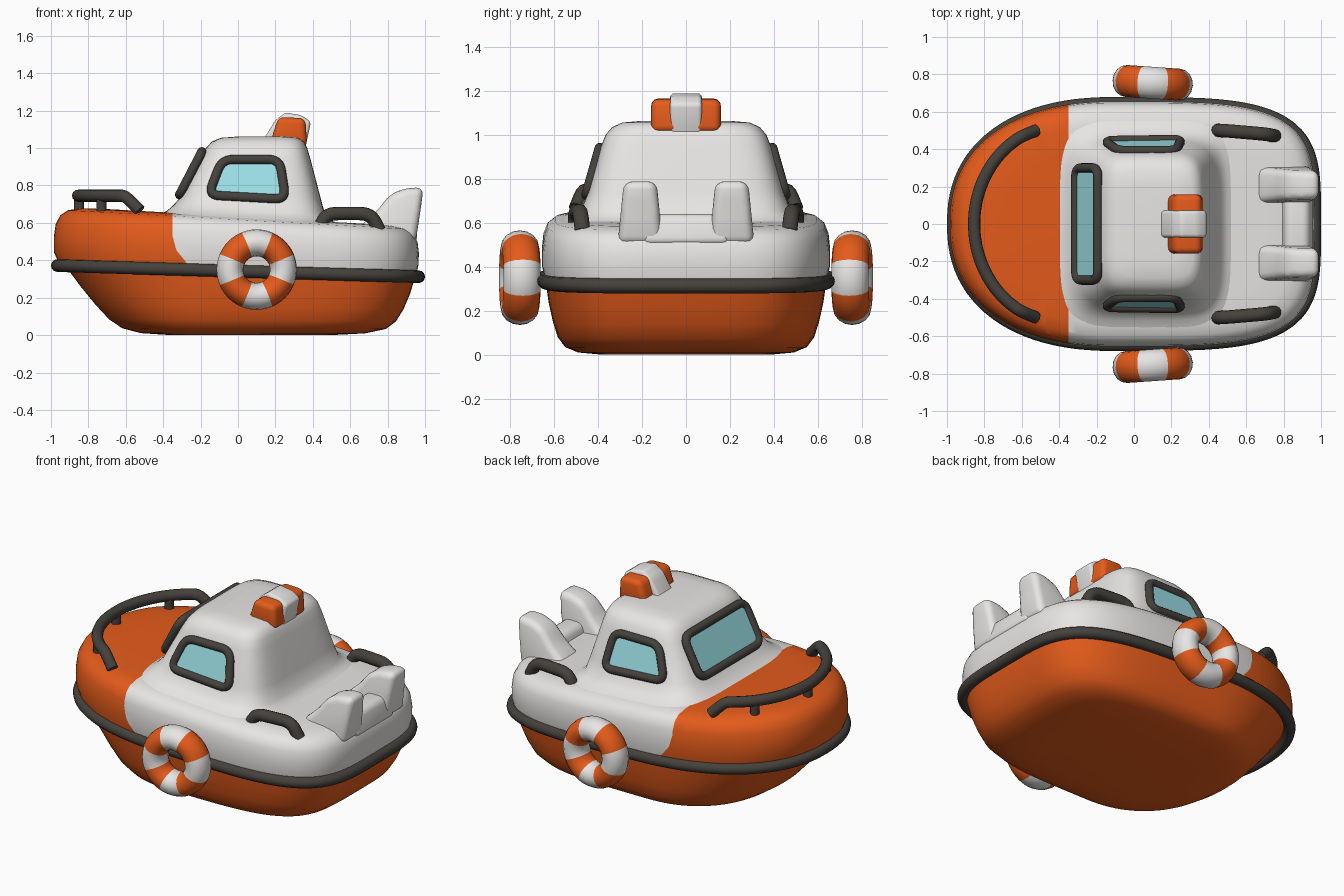
import bpy, bmesh, math
from mathutils import Vector

if "Cube" in bpy.data.objects:
    bpy.data.objects.remove(bpy.data.objects["Cube"])


def material(name, rgb):
    m = bpy.data.materials.new(name)
    m.use_nodes = True
    m.diffuse_color = (*rgb, 1)
    bsdf = m.node_tree.nodes["Principled BSDF"]
    bsdf.inputs["Base Color"].default_value = (*rgb, 1)
    bsdf.inputs["Roughness"].default_value = 0.6
    return m


ORANGE = material("orange", (0.78, 0.105, 0.011))
WHITE = material("warm_white", (0.81, 0.8, 0.785))
DARK = material("dark_rubber", (0.06, 0.054, 0.047))
GLASS = material("pale_blue_glass", (0.33, 0.75, 0.79))


def finish(name, bm, mats, angle=50):
    bmesh.ops.recalc_face_normals(bm, faces=bm.faces)
    me = bpy.data.meshes.new(name)
    bm.to_mesh(me)
    bm.free()
    ob = bpy.data.objects.new(name, me)
    bpy.context.collection.objects.link(ob)
    for m in mats:
        me.materials.append(m)
    bpy.ops.object.select_all(action="DESELECT")
    ob.select_set(True)
    bpy.context.view_layer.objects.active = ob
    bpy.ops.object.shade_smooth_by_angle(angle=math.radians(angle))
    return ob


def ring(x0, x1, w, z, xm, nf, nb, count=96):
    """Rounded outline with separate roundness for bow and stern ends."""
    pts = []
    for i in range(count):
        a = 2 * math.pi * i / count
        c, s = math.cos(a), math.sin(a)
        n = nb if c > 0 else nf
        reach = x1 - xm if c > 0 else x0 - xm
        y = math.copysign(abs(s) ** (2 / n), s) * w
        pts.append(Vector((xm + reach * abs(c) ** (2 / n), y, z)))
    return pts


def sheer(p):
    """Hull lines climb gently toward the bow."""
    return Vector((p.x, p.y, p.z * (1 - 0.09 * p.x)))


def hull_ring(level):
    return [sheer(p) for p in ring(*level, -.1, 2.3, 4)]


def loft(rings):
    bm = bmesh.new()
    loops = [[bm.verts.new(p) for p in r] for r in rings]
    n = len(loops[0])
    for a, b in zip(loops, loops[1:]):
        for i in range(n):
            j = (i + 1) % n
            bm.faces.new((a[i], a[j], b[j], b[i]))
    bm.faces.new(loops[0])
    bm.faces.new(loops[-1])
    return bm


def rounded(points, r, cyclic=True, steps=6):
    """Round the corners of a path."""
    pts = [Vector(p) for p in points]
    out = []
    for i, p in enumerate(pts):
        if not cyclic and i in (0, len(pts) - 1):
            out.append(p)
            continue
        a, b = pts[i - 1] - p, pts[(i + 1) % len(pts)] - p
        a = p + a.normalized() * min(r, a.length * 0.49)
        b = p + b.normalized() * min(r, b.length * 0.49)
        for k in range(steps + 1):
            t = k / steps
            out.append(a * (1 - t) ** 2 + p * 2 * t * (1 - t) + b * t * t)
    return out


def tube(name, pts, radius, cyclic=False):
    cu = bpy.data.curves.new(name, "CURVE")
    cu.dimensions = "3D"
    cu.bevel_depth = radius
    cu.bevel_resolution = 4
    cu.use_fill_caps = True
    sp = cu.splines.new("POLY")
    sp.points.add(len(pts) - 1)
    for q, p in zip(sp.points, pts):
        q.co = (*p, 1)
    sp.use_cyclic_u = cyclic
    sp.use_smooth = True
    cu.materials.append(DARK)
    ob = bpy.data.objects.new(name, cu)
    bpy.context.collection.objects.link(ob)


def window(name, corners, out):
    pts = rounded(corners, 0.06)
    tube(name + "_frame", pts, 0.025, True)
    bm = bmesh.new()
    bm.faces.new([bm.verts.new(p + Vector(out)) for p in pts])
    finish(name + "_glass", bm, [GLASS])


def slab(name, profile, y0, y1, mat, bevel, taper=0.0):
    """Side profile extruded across y, narrowing with height, edges rounded."""
    zs = [z for _, z in profile]
    mid = (y0 + y1) / 2
    bm = bmesh.new()
    sides = []
    for y in (y0, y1):
        sides.append([bm.verts.new((x, mid + (y - mid) * (1 - taper * (z - min(zs)) / (max(zs) - min(zs))), z))
                      for x, z in profile])
    n = len(profile)
    for i in range(n):
        j = (i + 1) % n
        bm.faces.new((sides[0][i], sides[0][j], sides[1][j], sides[1][i]))
    bm.faces.new(sides[0])
    bm.faces.new(sides[1])
    bmesh.ops.recalc_face_normals(bm, faces=bm.faces)
    bmesh.ops.bevel(bm, geom=bm.edges[:], offset=bevel, segments=4, profile=0.5,
                    affect="EDGES", clamp_overlap=True)
    return finish(name, bm, [mat], 60)


# Lower hull
finish("lower_hull", loft([hull_ring(lv) for lv in [
    (-.36, .5, .38, 0), (-.52, .68, .49, .01), (-.62, .79, .55, .035), (-.69, .845, .583, .08),
    (-.76, .885, .605, .15), (-.84, .92, .625, .24), (-.93, .95, .64, .35)]]), [ORANGE])

# Upper hull with deck, the bow painted orange up to a curved edge
bm = loft([hull_ring(lv) for lv in [
    (-.95, .95, .64, .335), (-.985, .965, .655, .41), (-.985, .967, .655, .48), (-.975, .96, .648, .545),
    (-.95, .94, .63, .59), (-.91, .905, .595, .617), (-.84, .84, .53, .63), (-.7, .7, .42, .634)]])
paint_edges = [(-.35, .53, 0), (-.35, .53, .27), (-.33, .455, .8)]
for x, z, slope in paint_edges:
    bmesh.ops.bisect_plane(bm, geom=bm.verts[:] + bm.edges[:] + bm.faces[:],
                           plane_co=(x, 0, z), plane_no=(1, 0, slope))
for f in bm.faces:
    c = f.calc_center_median()
    f.material_index = int(c.x < max(x + (z - c.z) * slope for x, z, slope in paint_edges))
finish("upper_hull", bm, [WHITE, ORANGE])

# Bumper rail around the hull
tube("bumper_rail", hull_ring((-.966, .966, .645, .342)), 0.034, True)

# Cabin, its flared foot following the deck
foot = [(-.42, .545, .56, .622), (-.38, .5, .515, .642), (-.345, .465, .475, .675)]
body = [(-.305, .44, .445, .74), (-.2, .385, .385, .95), (-.172, .37, .365, 1.0), (-.14, .352, .335, 1.035),
        (-.09, .32, .29, 1.055), (0, .24, .21, 1.062)]
rings = [ring(*lv, (lv[0] + lv[1]) / 2, 5, 5) for lv in foot + body]
for i in range(len(foot)):
    rings[i] = [sheer(p) for p in rings[i]]
finish("cabin", loft(rings), [WHITE])

# Windows
window("front_window", [(-.312, -.3, .75), (-.312, .3, .75), (-.193, .3, .98), (-.193, -.3, .98)],
       (-.004, 0, .002))
for side, s in (("left", 1), ("right", -1)):
    outline = [(-.158, .748), (-.085, .938), (.222, .938), (.255, .725)]
    window(side + "_window", [(x, s * (.448 - (z - .74) * .286), z) for x, z in outline], (0, s * .004, .001))

# Roof light: pale arch between two orange lamps
slab("roof_arch", [(.12, 1.02), (.2, 1.15), (.255, 1.19), (.34, 1.175), (.39, 1.14), (.36, 1.0)],
     -.072, .072, WHITE, 0.018)
slab("roof_lamps", [(.17, 1.02), (.215, 1.165), (.36, 1.16), (.37, 1.01)], -.158, .158, ORANGE, 0.032)

# Stern fins and the bridge between them
for side, y in (("left", .208), ("right", -.208)):
    slab(side + "_stern_fin", [(.6, .5), (.66, .59), (.74, .66), (.81, .75), (.89, .785), (.992, .79),
                               (.975, .66), (.95, .5)], y - .103, y + .103, WHITE, 0.04, 0.28)
slab("stern_bridge", [(.77, .5), (.81, .64), (.935, .64), (.965, .5)], -.2, .2, WHITE, 0.035)

# Bow handrail with posts
arc = []
for i in range(25):
    a = math.radians(-62 + 124 * i / 24)
    arc.append((-.38 - .475 * math.cos(a), .53 * math.sin(a), .745))
ends = [(-.525, s * .5, .665) for s in (-1, 1)]
tube("bow_handrail", rounded([ends[0]] + arc + [ends[1]], 0.04, False, 3), 0.033)
for name, x, y in (("centre", -.85, 0), ("left", -.73, .355), ("right", -.73, -.355)):
    tube(name + "_bow_post", [Vector((x, y, .64)), Vector((x, y, .74))], 0.027)

# Side grab rails
for side, s in (("left", 1), ("right", -1)):
    path = [(.44, s * .5, .58), (.475, s * .5, .65), (.71, s * .48, .65), (.755, s * .47, .56)]
    tube(side + "_grab_rail", rounded(path, 0.06, False), 0.036)

# Life rings: alternating orange and white sectors
for side, s in (("left", 1), ("right", -1)):
    bm = bmesh.new()
    n, m = 48, 16
    tilt = math.radians(-4) * s
    grid = []
    for i in range(n):
        a = 2 * math.pi * i / n
        row = []
        for j in range(m):
            b = 2 * math.pi * j / m
            r = .143 + .072 * math.cos(b)
            x, y = r * math.cos(a), .085 * math.sin(b)
            row.append(bm.verts.new((.1 + x * math.cos(tilt) - y * math.sin(tilt),
                                     s * .755 + x * math.sin(tilt) + y * math.cos(tilt),
                                     .35 + r * math.sin(a))))
        grid.append(row)
    for i in range(n):
        for j in range(m):
            k, l = (i + 1) % n, (j + 1) % m
            f = bm.faces.new((grid[i][j], grid[k][j], grid[k][l], grid[i][l]))
            f.material_index = ((i + 3) // 6) % 2
    finish(side + "_life_ring", bm, [WHITE, ORANGE])
